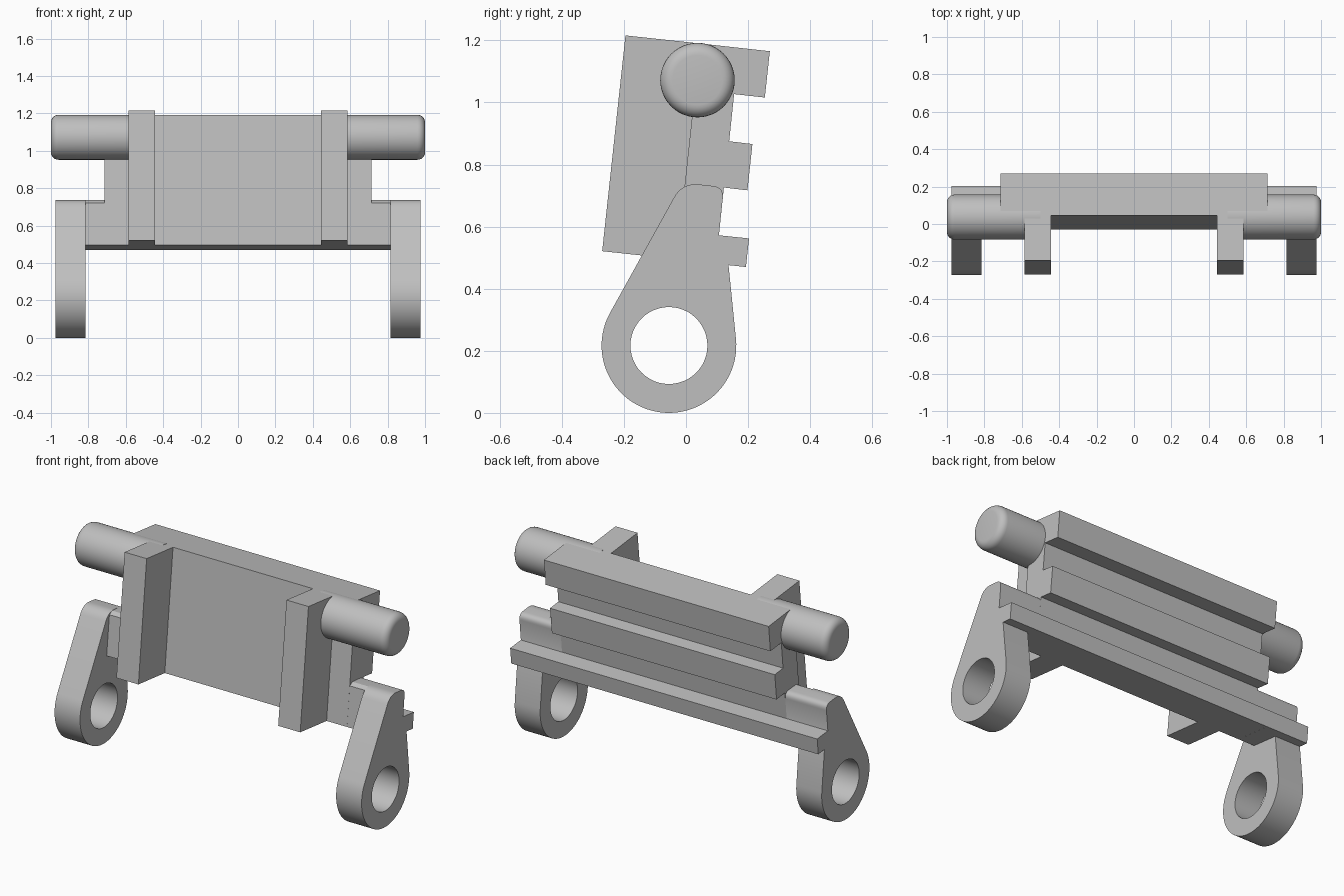
import bpy, bmesh, math
from mathutils import Vector, Matrix

cube = bpy.data.objects.get("Cube")
if cube:
    bpy.data.objects.remove(cube, do_unlink=True)

GREY = (0.52, 0.52, 0.52, 1)
grey = bpy.data.materials.new("light grey")
grey.use_nodes = True
grey.diffuse_color = GREY
grey.node_tree.nodes["Principled BSDF"].inputs["Base Color"].default_value = GREY


def finish(name, bm):
    bmesh.ops.recalc_face_normals(bm, faces=bm.faces[:])
    mesh = bpy.data.meshes.new(name)
    bm.to_mesh(mesh)
    bm.free()
    mesh.materials.append(grey)
    obj = bpy.data.objects.new(name, mesh)
    bpy.context.collection.objects.link(obj)
    bpy.ops.object.select_all(action='DESELECT')
    obj.select_set(True)
    bpy.context.view_layer.objects.active = obj
    bpy.ops.object.shade_smooth_by_angle(angle=math.radians(30))


def prism(name, loops, x0, x1):
    """Extrude y-z outlines (the first solid, others holes) from x0 to x1."""
    bm = bmesh.new()
    edges = []
    for loop in loops:
        vs = [bm.verts.new((x0, y, z)) for y, z in loop]
        edges += [bm.edges.new((vs[i - 1], vs[i])) for i in range(len(vs))]
    bmesh.ops.triangle_fill(bm, edges=edges, use_beauty=True, normal=(1, 0, 0))
    ext = bmesh.ops.extrude_face_region(bm, geom=bm.faces[:])["geom"]
    moved = [g for g in ext if isinstance(g, bmesh.types.BMVert)]
    bmesh.ops.translate(bm, verts=moved, vec=(x1 - x0, 0, 0))
    finish(name, bm)


def arc(centre, radius, start, end, steps):
    angles = [math.radians(start + (end - start) * i / steps) for i in range(steps + 1)]
    return [(centre[0] + radius * math.cos(a), centre[1] + radius * math.sin(a)) for a in angles]


def fillet(before, corner, after, size, steps=8):
    b, c, a = Vector(before), Vector(corner), Vector(after)
    p, q = c + (b - c).normalized() * size, c + (a - c).normalized() * size
    ts = [i / steps for i in range(steps + 1)]
    return [tuple(p * (1 - t) ** 2 + c * 2 * t * (1 - t) + q * t * t) for t in ts]


# Shared outline points (y, z), everything leaning back slightly
front_low, front_high = (-0.03, 0.495), (0.045, 1.19)
lip = [(0.106, 0.572), (0.203, 0.562), (0.193, 0.47), (0.137, 0.476)]
eye = (-0.055, 0.217)

# Central plate with three rails on its back
plate = [front_low, front_high, (0.27, 1.165), (0.254, 1.016), (0.155, 1.027),
         (0.139, 0.875), (0.214, 0.866), (0.198, 0.717), (0.122, 0.726)] + lip[:3]
prism("plate", [plate], -0.715, 0.715)

# Outline of the arm: round eye below, rounded shoulder above
ring = arc(eye, 0.217, 151, 366, 48)
top_front, top_back = (-0.012, 0.742), (0.122, 0.727)
back_round = fillet(top_front, top_back, lip[0], 0.035)
arm = ring + [lip[3], lip[0]] + back_round[::-1] \
    + fillet(top_back, top_front, ring[0], 0.055)
hole = arc(eye, 0.124, 0, 352.5, 47)
shoulder = [front_low, (-0.005, 0.722), (0.02, 0.736)] + back_round + [lip[0], lip[3]]
rib = [(-0.27, 0.521), (-0.195, 1.216), front_high, front_low]

for side, s in (("left", 1), ("right", -1)):
    prism(side + "_front_rib", [rib], s * 0.445, s * 0.585)
    prism(side + "_shoulder", [shoulder], s * 0.715, s * 0.815)
    prism(side + "_arm", [arm, hole], s * 0.815, s * 0.977)
    prism(side + "_lip_end", [lip], s * 0.715, s * 0.977)

    # Round pin with a softened outer rim
    bm = bmesh.new()
    bmesh.ops.create_cone(bm, cap_ends=True, segments=48, radius1=0.12, radius2=0.12, depth=0.5)
    rim = [e for e in bm.edges if all(v.co.z > 0.2 for v in e.verts)]
    bmesh.ops.bevel(bm, geom=rim, offset=0.04, segments=6, profile=0.5, affect='EDGES')
    bmesh.ops.transform(bm, verts=bm.verts[:], matrix=Matrix.Translation((s * 0.75, 0.037, 1.072))
                        @ Matrix.Rotation(s * math.pi / 2, 4, 'Y'))
    finish(side + "_pin", bm)
